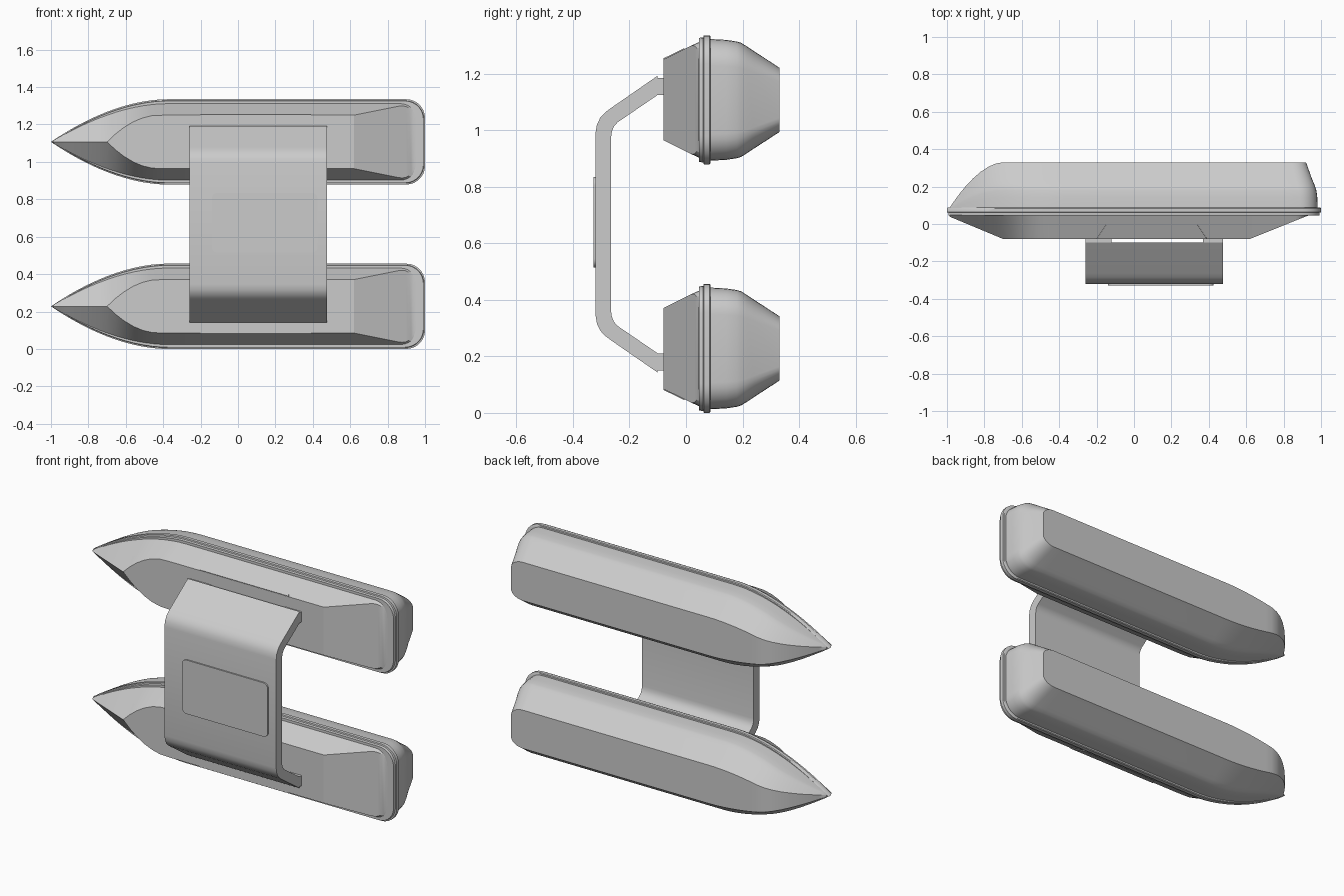
import bpy, bmesh, math

if "Cube" in bpy.data.objects:
    bpy.data.objects.remove(bpy.data.objects["Cube"])

W, MID, HULL_Z = 0.228, 0.6675, (0.228, 1.107)


def add_mesh(name, bm, angle=28, smooth=True):
    bmesh.ops.remove_doubles(bm, verts=bm.verts, dist=0.0004)
    bmesh.ops.dissolve_degenerate(bm, edges=bm.edges, dist=0.0002)
    bmesh.ops.recalc_face_normals(bm, faces=bm.faces)
    me = bpy.data.meshes.new(name)
    bm.to_mesh(me)
    bm.free()
    ob = bpy.data.objects.new(name, me)
    bpy.context.collection.objects.link(ob)
    if smooth:
        bpy.ops.object.select_all(action='DESELECT')
        ob.select_set(True)
        bpy.context.view_layer.objects.active = ob
        bpy.ops.object.shade_smooth_by_angle(angle=math.radians(angle))
    return ob


def prism(name, pts, to3d, a, b, smooth=True):
    """Extrude a 2D polygon between depths a and b."""
    bm = bmesh.new()
    lo = [bm.verts.new(to3d(p, a)) for p in pts]
    hi = [bm.verts.new(to3d(p, b)) for p in pts]
    n = len(pts)
    bm.faces.new(lo)
    bm.faces.new(hi)
    for i in range(n):
        bm.faces.new((lo[i], lo[(i + 1) % n], hi[(i + 1) % n], hi[i]))
    return add_mesh(name, bm, smooth=smooth)


# Plan outline of a hull: (x, half width) from pointed bow to rounded stern
def plan_width(x):
    return W * (1 - max(0, (-0.38 - x) / 0.62) ** 1.85)


stations = [-1, -.985, -.96, -.93, -.9, -.86, -.82, -.78, -.74, -.7, -.655, -.61,
            -.56, -.51, -.46, -.42, -.38, -.1, .2, .45, .62, .72, .82]
plan = [(x, plan_width(x)) for x in stations]
for i in range(8):
    a = math.radians(90 * i / 7)
    plan.append((0.9 + 0.1 * math.sin(a), W - 0.1 + 0.1 * math.cos(a)))


def loft(name, layers, zc, cap_start=False, cap_end=True, angle=28):
    """Each layer maps a plan point to (x, y, half width)."""
    bm = bmesh.new()
    rings = []
    for f in layers:
        p = [f(x, w) for x, w in plan]
        rings.append([bm.verts.new((x, y, zc + w)) for x, y, w in p] +
                     [bm.verts.new((x, y, zc - w)) for x, y, w in reversed(p)])
    n = len(rings[0])
    for r, s in zip(rings, rings[1:]):
        for i in range(n):
            j = (i + 1) % n
            bm.faces.new((r[i], r[j], s[j], s[i]))
    for use, r in ((cap_start, rings[0]), (cap_end, rings[-1])):
        if use:
            for i in range(n // 2 - 1):
                bm.faces.new((r[i], r[i + 1], r[n - 2 - i], r[n - 1 - i]))
    return add_mesh(name, bm, angle)


def stern(x, end):
    return x if x < 0.62 else 0.62 + (x - 0.62) * (end - 0.62) / 0.38


# Hull underside layers: depth fraction, width fraction, stern end
def hull_layer(depth, frac, end):
    def f(x, w):
        k = 0.25 * (1 - max(0, (-0.7 - x) / 0.29) ** 1.8) if x > -0.99 else 0
        return max(stern(x, end), -0.99), 0.08 + k * depth, w * frac
    return f


# Rim layers: inset outline at a constant y
def rim_layer(y, inset):
    return lambda x, w: (x * (1 - inset), y, w * (1 - inset / W))


# Top edge of the deck: bow ridge, flat deck, stern ramp
def deck_top(x, w):
    x = stern(x, 0.945)
    if x <= -0.7:
        return max(x, -0.99), 0.045 - 0.125 * (x + 1) / 0.3, 0
    if x < -0.42:
        t = (x + 0.7) / 0.28
        return x, -0.08, 0.143 * (1 - (1 - t) ** 2)
    t = min(1, max(0, (x - 0.62) / 0.31))
    return x, -0.08 + 0.125 * t, (0.143 + 0.062 * t) * w / W


for label, zc, side in (("lower", HULL_Z[0], -1), ("upper", HULL_Z[1], 1)):
    loft(label + "_hull", [hull_layer(*a) for a in (
        (0, .945, .982), (.25, .93, .98), (.40, .905, .975), (.46, .885, .97),
        (.54, .83, .963), (.64, .757, .952), (1, .5, .92))], zc, cap_start=True)
    loft(label + "_rim", [rim_layer(*a) for a in (
        (.046, .025), (.046, .009), (.057, .007), (.061, .007), (.063, 0),
        (.083, 0), (.087, .004), (.087, .02))], zc, cap_start=True, angle=40)
    loft(label + "_deck", [lambda x, w: (max(stern(x, .96), -.99), .048, w * .9), deck_top],
         zc, cap_start=True, angle=18)

    # Thin trapezoid panel on the outer deck side
    def on_side(p, d, zc=zc, side=side):
        x, y = p
        return x, y - d * 0.5, zc + side * (0.143 + (y + 0.08) * 0.0622 / 0.128 + d)
    prism(label + "_side_panel", [(-.2, -.079), (-.15, -.005), (.34, -.005), (.39, -.079)],
          on_side, -0.01, 0.003, smooth=False)

    # Mounting feet between the deck and the bridge
    for end, x0, x1 in (("bow", -.26, -.12), ("stern", .37, .475)):
        z0 = MID + side * 0.457
        z1 = MID + side * 0.517
        prism(f"{label}_{end}_foot", [(x0, z0), (x1, z0), (x1, z1), (x0, z1)],
              lambda p, d: (p[0], d, p[1]), -0.11, -0.075, smooth=False)

# Bent bridge plate joining both hulls: half profile (y, z offset) mirrored
outer = [(-.1, .525), (-.262, .413), (-.285, .396), (-.303, .377), (-.315, .352), (-.32, .322)]
inner = [(-.265, .308), (-.262, .328), (-.255, .345), (-.242, .36), (-.1, .457)]
half = outer + inner
profile = ([(y, MID + z) for y, z in outer] +
           [(y, MID - z) for y, z in reversed(outer)] +
           [(y, MID - z) for y, z in reversed(inner)] +
           [(y, MID + z) for y, z in inner])
prism("bridge_plate", profile, lambda p, d: (d, p[0], p[1]), -0.26, 0.475)

# Rounded hatch on the bridge
hatch = []
for cx, cz, a0 in ((.395, .805, 0), (-.11, .805, 90), (-.11, .545, 180), (.395, .545, 270)):
    for i in range(7):
        a = math.radians(a0 + 15 * i)
        hatch.append((cx + .03 * math.cos(a), cz + .03 * math.sin(a)))
prism("bridge_hatch", hatch, lambda p, d: (p[0], d, p[1]), -0.328, -0.31)
